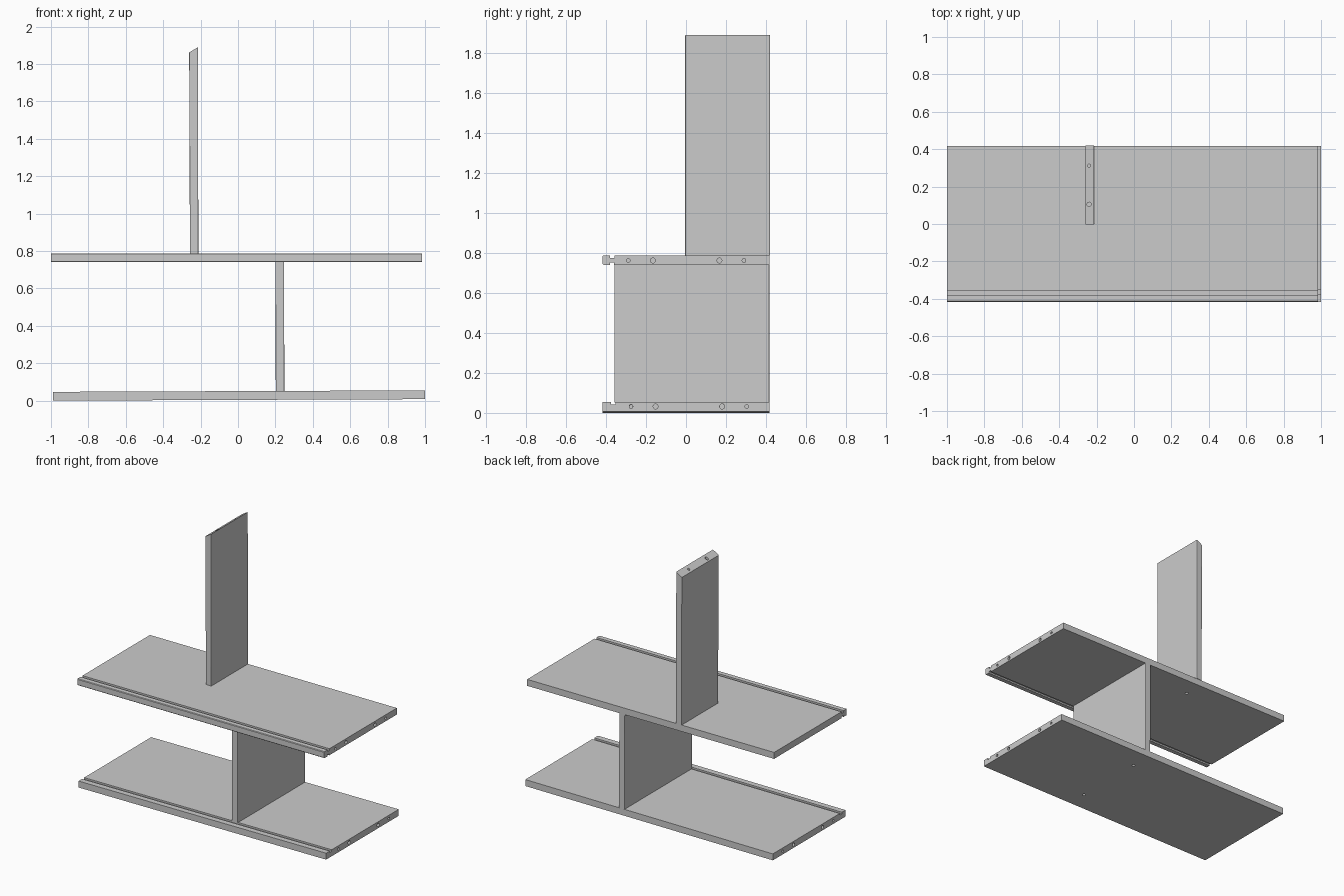
import bpy, bmesh
from mathutils import Matrix, Vector

if "Cube" in bpy.data.objects:
    bpy.data.objects.remove(bpy.data.objects["Cube"])


def prism(name, profile, axis, start, end, bevel=0.0):
    """Extrude a 2D outline along x (outline in y,z) or along y (outline in x,z)."""
    bm = bmesh.new()
    if axis == 'X':
        verts = [bm.verts.new((start, a, b)) for a, b in profile]
        step = Vector((end - start, 0, 0))
    else:
        verts = [bm.verts.new((a, start, b)) for a, b in profile]
        step = Vector((0, end - start, 0))
    face = bm.faces.new(verts)
    ext = bmesh.ops.extrude_face_region(bm, geom=[face])
    moved = [g for g in ext['geom'] if isinstance(g, bmesh.types.BMVert)]
    bmesh.ops.translate(bm, verts=moved, vec=step)
    bmesh.ops.recalc_face_normals(bm, faces=bm.faces)
    if bevel:
        # slightly eased upright edges
        edges = [e for e in bm.edges
                 if abs((e.verts[0].co - e.verts[1].co).normalized().z) > 0.9]
        bmesh.ops.bevel(bm, geom=edges, offset=bevel, segments=2,
                        profile=0.5, affect='EDGES')
    mesh = bpy.data.meshes.new(name)
    bm.to_mesh(mesh)
    bm.free()
    obj = bpy.data.objects.new(name, mesh)
    bpy.context.collection.objects.link(obj)
    return obj


def drill(obj, holes):
    """Cut round holes, each given as (centre, axis, radius, depth each way)."""
    bm = bmesh.new()
    for centre, axis, r, depth in holes:
        rot = Vector((0, 0, 1)).rotation_difference(Vector(axis)).to_matrix().to_4x4()
        bmesh.ops.create_cone(bm, cap_ends=True, segments=16, radius1=r, radius2=r,
                              depth=2 * depth, matrix=Matrix.Translation(centre) @ rot)
    mesh = bpy.data.meshes.new("hole_cutter")
    bm.to_mesh(mesh)
    bm.free()
    cutter = bpy.data.objects.new("hole_cutter", mesh)
    cutter.hide_render = True
    bpy.context.collection.objects.link(cutter)
    mod = obj.modifiers.new("holes", 'BOOLEAN')
    mod.operation, mod.solver, mod.object = 'DIFFERENCE', 'EXACT', cutter
    bpy.context.view_layer.objects.active = obj
    bpy.ops.object.modifier_apply(modifier=mod.name)
    bpy.data.objects.remove(cutter)


def end_holes(x, z, shift):
    """Dowel and screw holes along one shelf end."""
    return [((x, y + shift, z), (1, 0, 0), r, 0.06)
            for y, r in ((-0.289, 0.009), (-0.166, 0.0125), (0.167, 0.0125), (0.29, 0.009))]


FRONT, BACK = -0.417, 0.417

# lower shelf: one groove in the top, holes at both ends and below the divider
z0, z1 = 0.004, 0.051
lower = prism("lower_shelf", [
    (FRONT, z0), (BACK, z0), (BACK, z1), (-0.352, z1), (-0.352, z1 - 0.012),
    (-0.376, z1 - 0.012), (-0.376, z1), (FRONT, z1)], 'X', -0.99, 1.0)
drill(lower, end_holes(-0.99, 0.028, 0.014) + end_holes(1.0, 0.028, 0.014)
      + [((0.223, y, z0), (0, 0, 1), 0.011, 0.03) for y in (-0.27, 0.26)])
for v in lower.data.vertices:  # the board lies very slightly tilted
    v.co.z += 0.004 * v.co.x

# upper shelf: grooves above and below, holes at the right end
z0, z1 = 0.74, 0.787
c = 0.004
upper = prism("upper_shelf", [
    (FRONT, z0 + c), (FRONT + c, z0), (-0.381, z0), (-0.381, z0 + 0.011),
    (-0.359, z0 + 0.011), (-0.359, z0), (BACK, z0), (BACK, z1), (-0.357, z1),
    (-0.357, z1 - 0.013), (-0.379, z1 - 0.013), (-0.379, z1), (FRONT + c, z1),
    (FRONT, z1 - c)], 'X', -1.0, 0.985)
drill(upper, end_holes(0.985, 0.762, 0.0)
      + [((-0.238, 0.28, z0), (0, 0, 1), 0.011, 0.03)])

# divider between the shelves
prism("lower_divider", [(0.202, 0.052), (0.248, 0.052), (0.246, 0.74), (0.2, 0.74)],
      'Y', -0.358, BACK, 0.004)

# tall divider with a slanted, drilled top
tall = prism("upper_divider", [(-0.257, 0.787), (-0.212, 0.787), (-0.214, 1.89),
                               (-0.261, 1.862)], 'Y', -0.004, 0.42, 0.004)
drill(tall, [((-0.24, 0.312, 1.876), (0, 0, 1), 0.008, 0.07),
             ((-0.24, 0.105, 1.876), (0, 0, 1), 0.0115, 0.07)])
